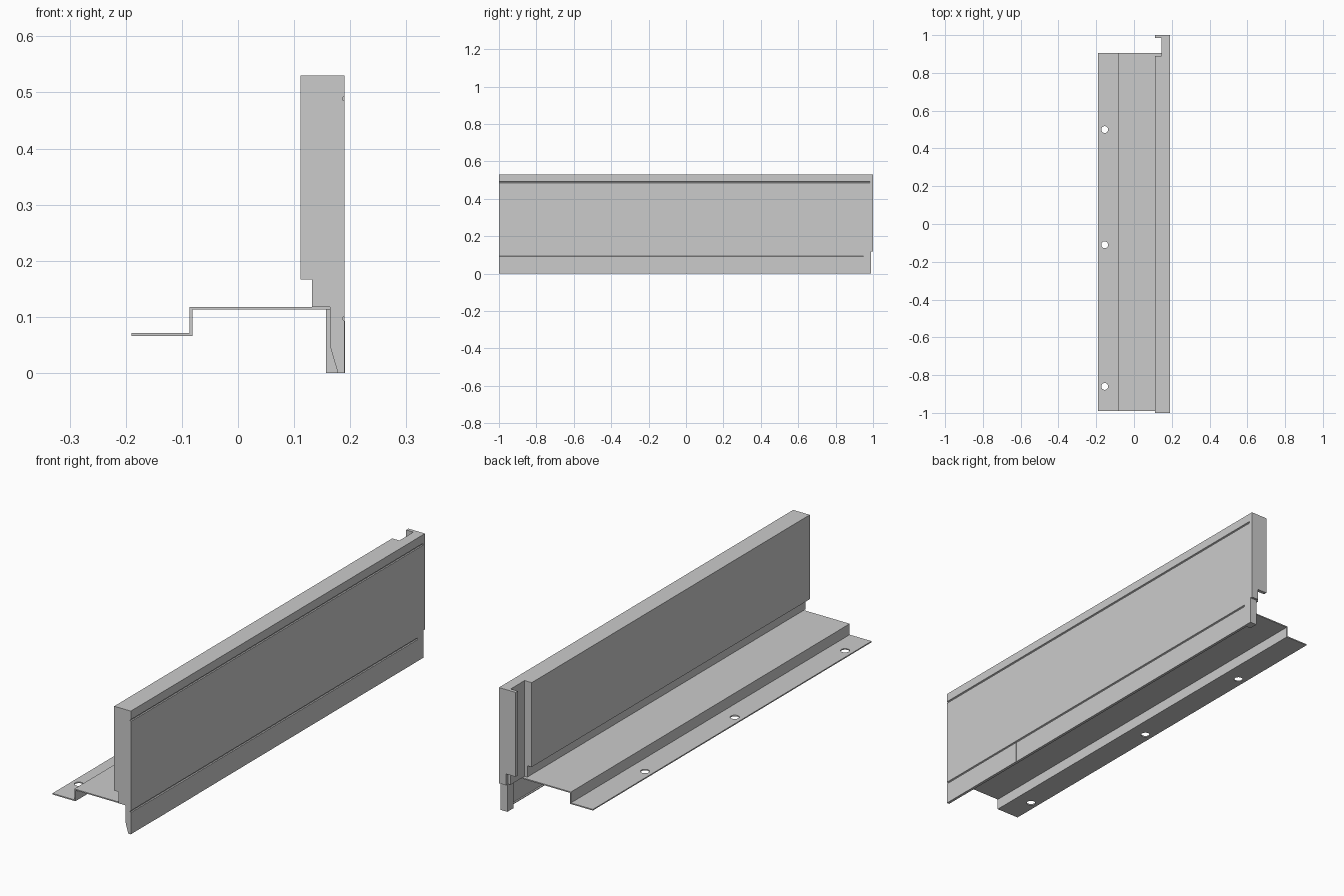
import bpy, bmesh, math

if "Cube" in bpy.data.objects:
    bpy.data.objects.remove(bpy.data.objects["Cube"])


def extrude_profile(name, points, y0, y1):
    """Closed (x, z) outline swept along y."""
    bm = bmesh.new()
    face = bm.faces.new([bm.verts.new((x, y0, z)) for x, z in points])
    swept = bmesh.ops.extrude_face_region(bm, geom=[face])["geom"]
    verts = [v for v in swept if isinstance(v, bmesh.types.BMVert)]
    bmesh.ops.translate(bm, verts=verts, vec=(0, y1 - y0, 0))
    bmesh.ops.recalc_face_normals(bm, faces=bm.faces)
    mesh = bpy.data.meshes.new(name)
    bm.to_mesh(mesh)
    bm.free()
    obj = bpy.data.objects.new(name, mesh)
    bpy.context.collection.objects.link(obj)
    return obj


def box(name, x0, x1, y0, y1, z0, z1):
    return extrude_profile(name, [(x0, z0), (x1, z0), (x1, z1), (x0, z1)], y0, y1)


FRONT, BACK, TOP, SHELF = 0.19, 0.111, 0.53, 0.118

# Outer face outline with two horizontal grooves, bottom to top
outer = [(FRONT, 0)]
for z in (0.097, 0.489):
    outer += [(FRONT, z - 0.004), (FRONT - 0.004, z - 0.002),
              (FRONT - 0.004, z + 0.002), (FRONT, z + 0.004)]
outer += [(FRONT, TOP)]

# Thin skirt below the panel, with its folded lip
skirt = [(0.185, SHELF), (0.185, 0.003), (0.178, 0.003), (0.178, 0)]

# Main panel, stepped in just above the shelf
extrude_profile("panel", outer + [(BACK, TOP), (BACK, 0.167), (0.132, 0.167),
                                  (0.132, SHELF)] + skirt, -1, 0.89)

# Narrower panel end behind the notch
extrude_profile("panel_neck", outer + [(0.145, TOP), (0.145, SHELF)] + skirt, 0.89, 0.985)

# End hook that closes the notch
extrude_profile("end_hook", [(FRONT, SHELF), (FRONT, TOP), (BACK, TOP), (BACK, 0.167),
                             (0.157, 0.167), (0.157, SHELF)], 0.985, 1.0)

# Foot tabs closing both ends of the skirt
extrude_profile("tapered_foot_tab", [(0.178, 0), (0.187, 0), (0.187, SHELF),
                                     (0.164, SHELF), (0.164, 0.048)], -1, -0.995)
box("square_foot_tab", 0.157, FRONT, 0.95, 0.99, 0, SHELF)

# Shallow plate on the outside of the skirt
box("skirt_plate", 0.186, FRONT + 0.0006, -0.84, -0.545, 0, 0.093)

# Stepped shelf in folded sheet
t = 0.005
shelf = extrude_profile("stepped_shelf", [
    (-0.19, 0.066), (-0.081, 0.066), (-0.081, SHELF - t), (0.164, SHELF - t),
    (0.164, SHELF), (-0.086, SHELF), (-0.086, 0.066 + t), (-0.19, 0.066 + t)], -0.99, 0.905)

# Mounting holes in the lower flange
for y in (-0.86, -0.11, 0.5):
    bpy.ops.mesh.primitive_cylinder_add(vertices=32, radius=0.018, depth=0.06,
                                        location=(-0.155, y, 0.068))
    cutter = bpy.context.object
    cutter.name = "hole_cutter"
    cutter.hide_render = True
    cutter.display_type = 'WIRE'
    cut = shelf.modifiers.new("hole", 'BOOLEAN')
    cut.operation = 'DIFFERENCE'
    cut.solver = 'EXACT'
    cut.object = cutter
